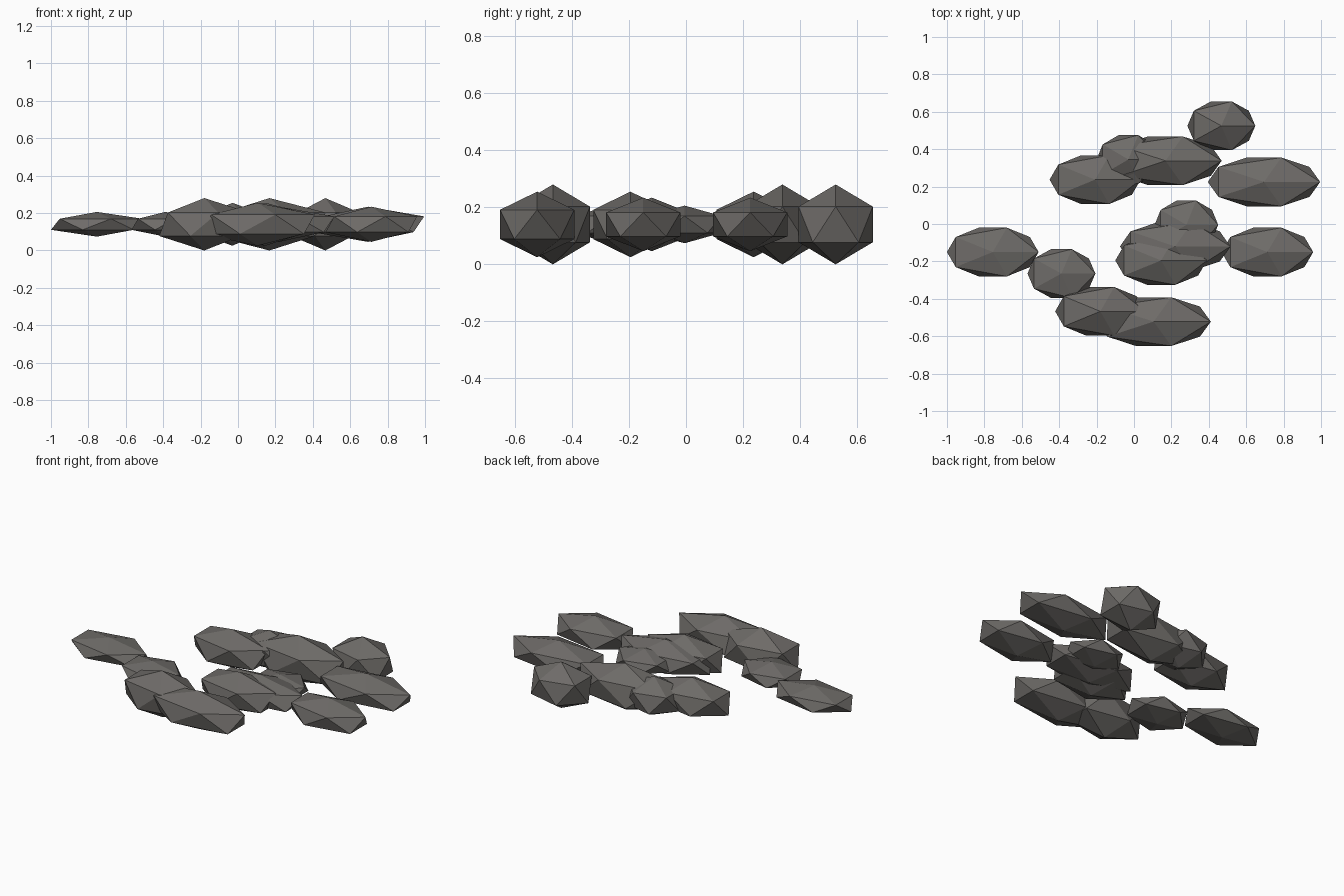
import bpy

# Remove the default cube
cube = bpy.data.objects.get("Cube")
if cube:
    bpy.data.objects.remove(cube, do_unlink=True)

# Single stone colour
stone = bpy.data.materials.new("dark_stone")
stone.use_nodes = True
colour = (0.155, 0.147, 0.138, 1)
stone.diffuse_color = colour
bsdf = stone.node_tree.nodes["Principled BSDF"]
bsdf.inputs["Base Color"].default_value = colour
bsdf.inputs["Roughness"].default_value = 0.9

MID_Z = 0.14      # all stones share one middle height
DEPTH = 0.153     # and one front-to-back radius


def rock(name, x, y, length, height):
    """Low-poly stone: a stretched twenty-sided ball with flat faces."""
    bpy.ops.mesh.primitive_ico_sphere_add(subdivisions=1, radius=1, location=(x, y, MID_Z))
    ob = bpy.context.object
    ob.name = name
    ob.scale = (length, DEPTH, height)
    bpy.ops.object.transform_apply(location=False, rotation=False, scale=True)
    ob.data.materials.append(stone)


# name, x, y, length radius, height radius
rocks = [
    # back group
    ("back_round_rock", 0.467, 0.525, 0.203, 0.14),
    ("back_right_long_rock", 0.695, 0.225, 0.336, 0.094),
    ("back_middle_long_rock", 0.168, 0.338, 0.336, 0.14),
    ("back_small_rock", -0.03, 0.345, 0.19, 0.115),
    ("back_left_rock", -0.208, 0.237, 0.272, 0.115),
    # middle group
    ("middle_small_rock", 0.28, -0.005, 0.19, 0.066),
    ("middle_long_rock", 0.22, -0.12, 0.33, 0.094),
    ("middle_front_rock", 0.145, -0.195, 0.274, 0.115),
    ("middle_right_rock", 0.713, -0.15, 0.274, 0.094),
    # left and front group
    ("far_left_rock", -0.755, -0.15, 0.274, 0.066),
    ("left_small_rock", -0.388, -0.265, 0.203, 0.066),
    ("front_left_rock", -0.18, -0.467, 0.27, 0.14),
    ("front_long_rock", 0.105, -0.522, 0.342, 0.115),
]
for spec in rocks:
    rock(*spec)
